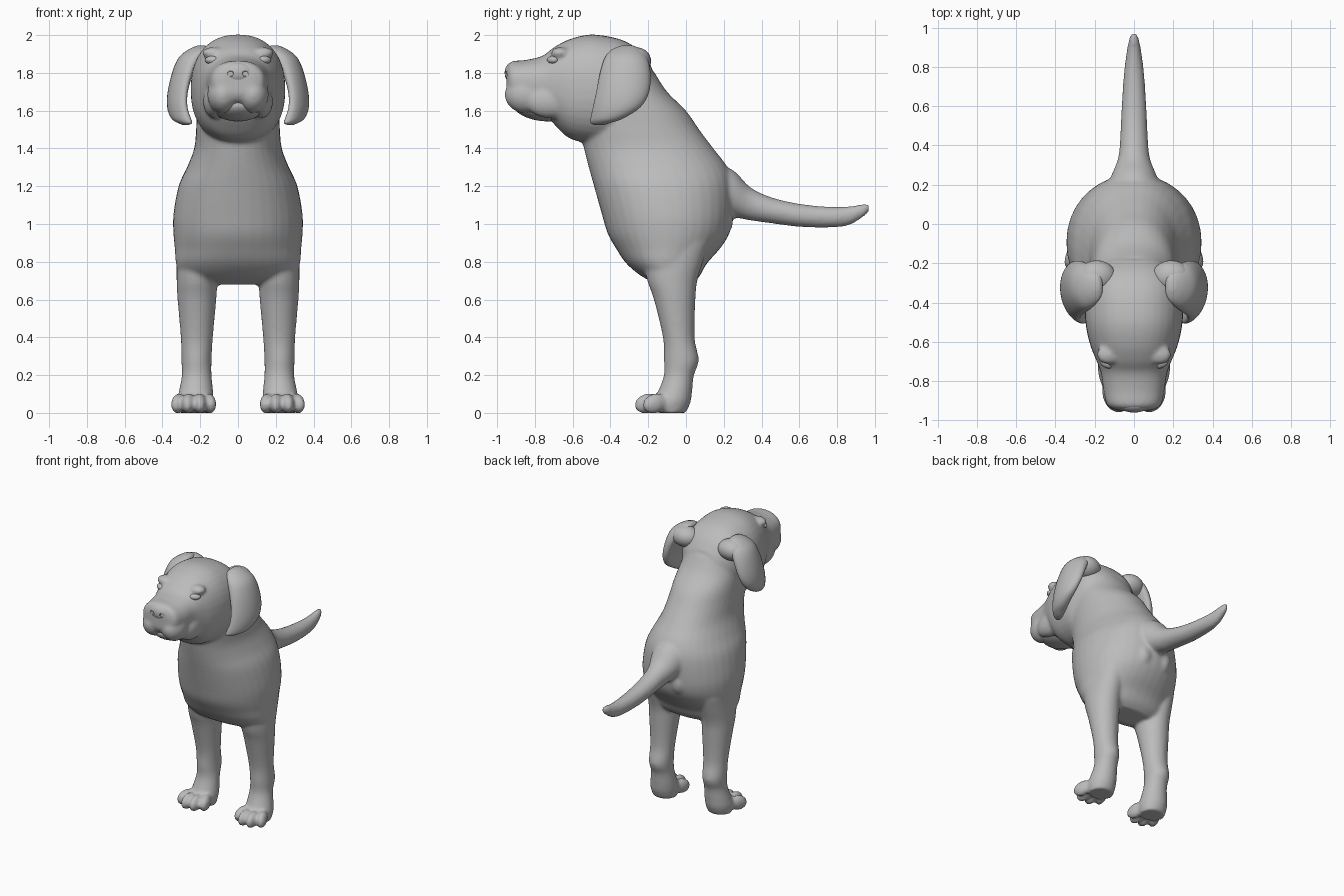
import bpy, bmesh, math
from mathutils import Matrix, Vector

if "Cube" in bpy.data.objects:
    bpy.data.objects.remove(bpy.data.objects["Cube"])

fur = bpy.data.materials.new("plain_grey")
fur.diffuse_color = (0.5, 0.5, 0.5, 1)
fur.use_nodes = True
fur.node_tree.nodes["Principled BSDF"].inputs["Base Color"].default_value = fur.diffuse_color


def spline(a, b, c, d, t):
    # Catmull-Rom blend of four section tuples
    return [0.5 * (2 * q + (r - p) * t + (2 * p - 5 * q + 4 * r - s) * t * t
                   + (3 * q - p - 3 * r + s) * t ** 3) for p, q, r, s in zip(a, b, c, d)]


def loft(bm, sections, axis, power=2.0, sides=36, steps=4, bend=0.0, bend_at=0.0):
    # section: (position on axis, low, high of other axis, x low, x high)
    n = len(sections)
    rows = []
    for i in range(n - 1):
        four = [sections[max(0, min(n - 1, i + k))] for k in (-1, 0, 1, 2)]
        rows += [spline(*four, j / steps) for j in range(steps)]
    rows.append(sections[-1])
    rings = []
    for p, lo, hi, x0, x1 in rows:
        ring = []
        for k in range(sides):
            a = 2 * math.pi * k / sides
            c, s = math.cos(a), math.sin(a)
            c = math.copysign(abs(c) ** (2 / power), c)
            s = math.copysign(abs(s) ** (2 / power), s)
            x = (x0 + x1) / 2 + c * (x1 - x0) / 2
            o = (lo + hi) / 2 + s * (hi - lo) / 2
            if bend:
                x -= math.copysign(bend * (o - bend_at) ** 2, x)
            ring.append(bm.verts.new((x, o, p) if axis == 'z' else (x, p, o)))
        rings.append(ring)
    faces = [bm.faces.new(rings[0]), bm.faces.new(rings[-1][::-1])]
    for r, q in zip(rings, rings[1:]):
        for k in range(sides):
            m = (k + 1) % sides
            faces.append(bm.faces.new((r[k], q[k], q[m], r[m])))
    bmesh.ops.recalc_face_normals(bm, faces=faces)


def ball(bm, centre, radii, turn=0.0, tilt=0.0):
    mat = (Matrix.Translation(centre) @ Matrix.Rotation(turn, 4, 'Z')
           @ Matrix.Rotation(tilt, 4, 'X') @ Matrix.Diagonal((*radii, 1)))
    bmesh.ops.create_uvsphere(bm, u_segments=28, v_segments=18, radius=1, matrix=mat)


def finish(bm, name):
    me = bpy.data.meshes.new(name)
    bm.to_mesh(me)
    bm.free()
    me.materials.append(fur)
    for f in me.polygons:
        f.use_smooth = True
    ob = bpy.data.objects.new(name, me)
    bpy.context.collection.objects.link(ob)
    return ob


def sym(p, lo, hi, w):
    return (p, lo, hi, -w, w)


body = bmesh.new()

# Chest and neck
loft(body, [sym(*s) for s in (
    (.68, -.14, .03, .20), (.72, -.23, .07, .30), (.79, -.315, .11, .328), (.87, -.37, .18, .335),
    (.95, -.415, .23, .342), (1.05, -.445, .25, .342), (1.2, -.487, .25, .315),
    (1.3, -.515, .22, .27), (1.4, -.54, .145, .232), (1.5, -.56, .07, .222),
    (1.6, -.56, 0, .217), (1.7, -.55, -.10, .21), (1.8, -.5, -.165, .19))], 'z', 2.1)

# Head and upper muzzle
loft(body, [sym(*s) for s in (
    (-.95, 1.69, 1.82, .08), (-.925, 1.65, 1.86, .135), (-.85, 1.62, 1.868, .155),
    (-.76, 1.60, 1.89, .168), (-.70, 1.53, 1.935, .19), (-.62, 1.455, 1.977, .222),
    (-.52, 1.43, 2.002, .245), (-.42, 1.43, 1.995, .25), (-.32, 1.5, 1.967, .235),
    (-.24, 1.55, 1.91, .20), (-.18, 1.6, 1.83, .13))], 'y', 2.3)

# Tail
loft(body, [(y, z - r, z + r, -w, w) for y, z, w, r in (
    (.10, 1.15, .18, .15), (.19, 1.165, .14, .14), (.26, 1.155, .11, .122), (.34, 1.107, .08, .088),
    (.45, 1.073, .07, .069), (.6, 1.046, .063, .061), (.76, 1.036, .052, .055),
    (.86, 1.043, .04, .05), (.93, 1.068, .028, .037), (.968, 1.085, .017, .022))], 'y')

for s in (-1, 1):
    # Leg
    leg = ((.90, -.20, .12, .12, .32), (.8, -.22, .09, .11, .325), (.7, -.205, .06, .11, .325),
           (.6, -.17, .05, .115, .32), (.4, -.122, .045, .133, .303), (.28, -.117, .068, .14, .3),
           (.2, -.117, .042, .14, .297), (.12, -.145, .033, .132, .312),
           (.06, -.175, .025, .13, .322), (0, -.15, .0, .14, .31))
    loft(body, [(z, a, b, min(s * c, s * d), max(s * c, s * d)) for z, a, b, c, d in leg], 'z')
    # Toes
    for x, y, turn in ((.152, -.165, -.25), (.203, -.205, -.08), (.263, -.205, .12), (.315, -.165, .35)):
        ball(body, (s * x, y, .05), (.034, .07, .052), s * turn, .3)
    # Hanging lips
    ball(body, (s * .078, -.845, 1.685), (.085, .115, .10))
    ball(body, (s * .125, -.72, 1.65), (.06, .13, .09))
    # Brow ridge, and haunch beside the tail
    ball(body, (s * .13, -.665, 1.905), (.06, .05, .032))
    ball(body, (s * .08, .17, 1.02), (.07, .08, .10))

# One smooth skin over all the joined forms
dog = finish(body, "body")
rem = dog.modifiers.new("skin", 'REMESH')
rem.mode = 'VOXEL'
rem.voxel_size = .011
rem.use_smooth_shade = True
smo = dog.modifiers.new("soften", 'SMOOTH')
smo.factor = .5
smo.iterations = 8

# Lower jaw
bm = bmesh.new()
ball(bm, (0, -.76, 1.615), (.135, .155, .07), 0, -.12)
finish(bm, "lower_jaw")

# Nose with nostrils
bm = bmesh.new()
ball(bm, (0, -.918, 1.80), (.088, .042, .056))
nose = finish(bm, "nose")
bm = bmesh.new()
for s in (-1, 1):
    ball(bm, (s * .04, -.958, 1.795), (.017, .02, .014))
cutter = finish(bm, "nostril_cutter")
cutter.hide_render = True
cutter.hide_viewport = True
cut = nose.modifiers.new("nostrils", 'BOOLEAN')
cut.operation = 'DIFFERENCE'
cut.object = cutter

for s, side in ((-1, "left"), (1, "right")):
    # Ear flap, curved round the head
    bm = bmesh.new()
    flap = ((1.945, -.34, -.28, .195, .02), (1.925, -.39, -.24, .21, .05), (1.88, -.43, -.205, .255, .06),
            (1.8, -.455, -.188, .295, .055), (1.7, -.475, -.195, .325, .048),
            (1.62, -.492, -.24, .333, .045), (1.56, -.505, -.33, .323, .042),
            (1.535, -.505, -.40, .312, .03), (1.525, -.485, -.43, .31, .012))
    loft(bm, [(z, a, b, s * x - t, s * x + t) for z, a, b, x, t in flap], 'z',
         2.2, bend=1.3, bend_at=-.3)
    finish(bm, side + "_ear")
    # Ear root blending onto the skull
    bm = bmesh.new()
    ball(bm, (s * .19, -.27, 1.86), (.10, .085, .075), 0, .2)
    finish(bm, side + "_ear_root")
    # Eye
    bm = bmesh.new()
    ball(bm, (s * .137, -.705, 1.868), (.04, .028, .022), s * .45)
    finish(bm, side + "_eye")
